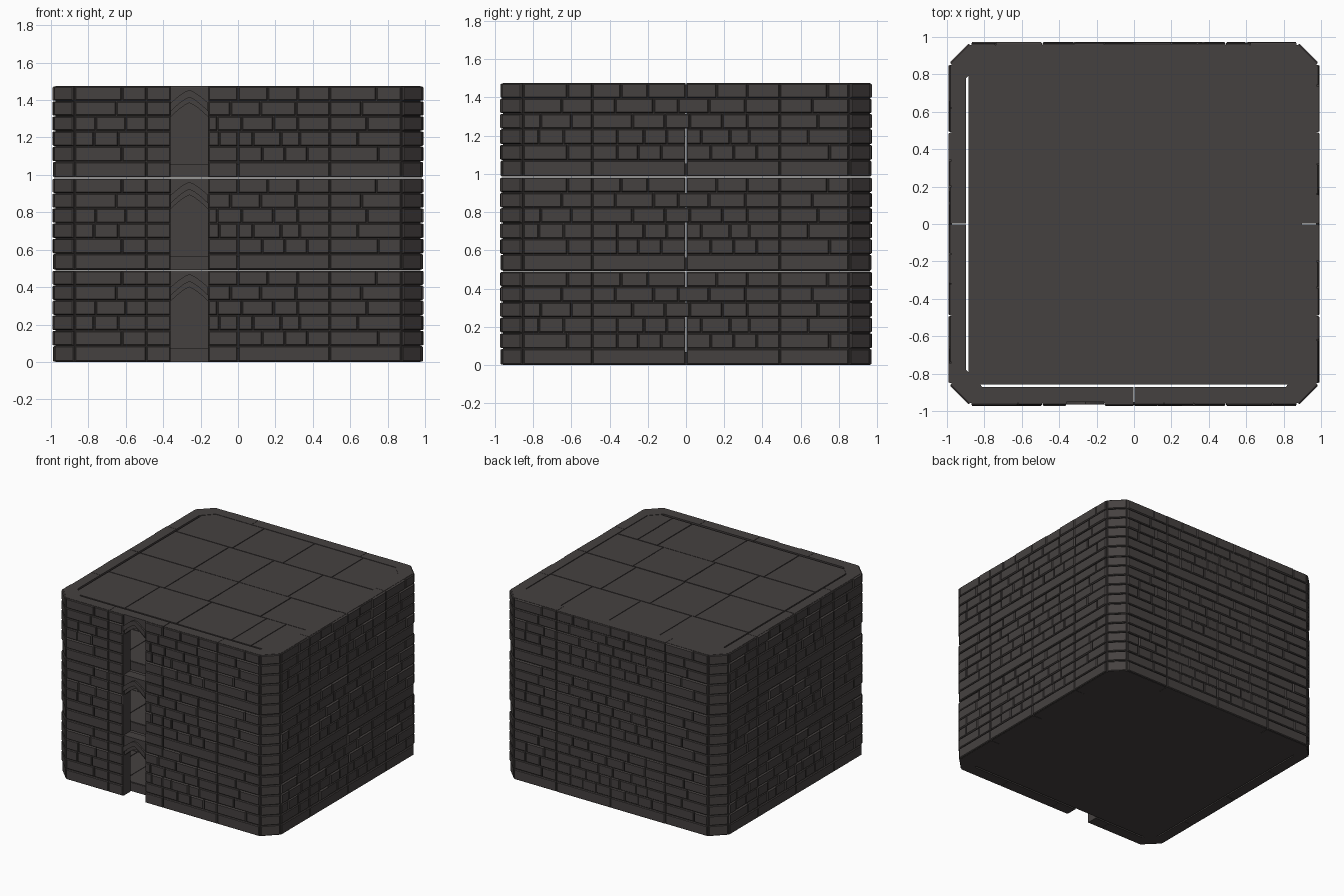
import bpy, bmesh, math, random
from mathutils import Vector

if "Cube" in bpy.data.objects:
    bpy.data.objects.remove(bpy.data.objects["Cube"])

random.seed(4)
PITCH, WALL_H = 0.4925, 0.489      # storey spacing, wall height (thin joint between storeys)
OX, OY = 0.977, 0.957              # outer core faces of the walls
IX, IY = 0.897, 0.872              # inner wall faces
CX, CY = 0.872, 0.852              # where the corner chamfers begin
SEAM = 0.49                        # joint between corner and middle wall pieces
DOOR = (-0.36, -0.16)
ROW = [0.0, 0.086, 0.168, 0.25, 0.33, 0.41, WALL_H]

# vertical joints in each course, measured along the wall
JOINTS = [
    [-SEAM, 0, SEAM],
    [-0.62, -SEAM, -0.36, -0.25, -0.13, 0, 0.13, 0.25, 0.37, SEAM, 0.75],
    [-0.77, -0.64, -SEAM, -0.36, -0.22, -0.1, 0.0, 0.08, 0.23, 0.33, SEAM, 0.64],
    [-0.76, -0.6, -SEAM, -0.28, -0.11, 0.02, 0.19, 0.32, SEAM, 0.69],
    [-0.88, -0.65, -SEAM, -0.37, -0.17, -0.04, 0.12, 0.31, SEAM, 0.66],
    [-0.62, -SEAM, -0.34, -0.2, 0.0, 0.16, 0.32, SEAM, 0.74],
]

stone = bpy.data.materials.new("dark stone")
stone.diffuse_color = (0.060, 0.053, 0.051, 1)
stone.use_nodes = True
stone.node_tree.nodes["Principled BSDF"].inputs["Base Color"].default_value = stone.diffuse_color


def loft(bm, a, b):
    """Closed solid between two matching rings of points."""
    va, vb = [bm.verts.new(p) for p in a], [bm.verts.new(p) for p in b]
    bm.faces.new(va)
    bm.faces.new(vb[::-1])
    for i in range(len(va)):
        j = (i + 1) % len(va)
        bm.faces.new((va[i], vb[i], vb[j], va[j]))


def prism(bm, plan, z0, z1):
    loft(bm, [(x, y, z0) for x, y in plan], [(x, y, z1) for x, y in plan])


def box(bm, x0, x1, y0, y1, z0, z1):
    prism(bm, [(x0, y0), (x1, y0), (x1, y1), (x0, y1)], z0, z1)


def brick(bm, origin, u, n, u0, u1, z0, z1, depth, edge=0.007, gap=0.002):
    """Raised stone with sloped edges on a wall plane (u along, n outward)."""
    def ring(e, d):
        return [origin + u * s + n * d + Vector((0, 0, z)) for s, z in
                ((u0 + e, z0 + e), (u1 - e, z0 + e), (u1 - e, z1 - e), (u0 + e, z1 - e))]
    loft(bm, ring(gap, -0.004), ring(gap, depth * 0.5))
    loft(bm, ring(gap, depth * 0.5), ring(edge, depth))


def finish(bm, name):
    bmesh.ops.recalc_face_normals(bm, faces=bm.faces)
    me = bpy.data.meshes.new(name)
    bm.to_mesh(me)
    bm.free()
    me.materials.append(stone)
    ob = bpy.data.objects.new(name, me)
    bpy.context.collection.objects.link(ob)


def wall_core(z):
    bm = bmesh.new()
    z1 = z + WALL_H
    # L-shaped corner pieces with chamfered outer and inner corners
    for sx in (-1, 1):
        for sy in (-1, 1):
            plan = [(SEAM, OY), (CX, OY), (OX, CY), (OX, SEAM), (IX, SEAM),
                    (IX, 0.78), (0.81, IY), (SEAM, IY)]
            prism(bm, [(sx * x, sy * y) for x, y in plan], z, z1)
    # middle pieces
    s = SEAM - 0.002
    box(bm, -s, s, IY, OY + 0.005, z, z1)
    for side in (-1, 1):
        for a, b in ((-s, -0.002), (0.002, s)):
            box(bm, *sorted((side * IX, side * OX)), a, b, z, z1)
    for a, b in ((-s, DOOR[0]), (DOOR[1], -0.002), (0.002, s)):
        box(bm, a, b, -OY, -IY, z, z1)
    return bm


def wall_bricks(z):
    bm = bmesh.new()
    sides = [((0, -OY), (1, 0), (0, -1), CX), ((OX, 0), (0, 1), (1, 0), CY),
             ((0, OY), (-1, 0), (0, 1), CX), ((-OX, 0), (0, -1), (-1, 0), CY)]
    for k, (o, u, n, end) in enumerate(sides):
        o, u, n = (Vector((*v, 0)) for v in (o, u, n))
        for r, joints in enumerate(JOINTS):
            cuts = [j for j in joints if abs(j) < end - 0.03]
            if k == 0:      # leave the doorway open
                cuts = [j for j in cuts if not DOOR[0] - .04 < j < DOOR[1] + .04]
                cuts += DOOR
            cuts = sorted(cuts + [-end, end])
            for a, b in zip(cuts, cuts[1:]):
                if k == 0 and a == DOOR[0]:
                    continue
                d = 0.013 if r == 0 else random.uniform(0.009, 0.016)
                brick(bm, o, u, n, a, b, z + ROW[r], z + ROW[r + 1], d)
    return bm


def corner_stones(z):
    bm = bmesh.new()
    for sx in (-1, 1):
        for sy in (-1, 1):
            p, q = Vector((sx * CX, sy * OY, 0)), Vector((sx * OX, sy * CY, 0))
            u = (q - p).normalized()
            n = Vector((sx, sy, 0)).normalized()
            for r in range(6):
                brick(bm, p, u, n, 0, (q - p).length, z + ROW[r], z + ROW[r + 1],
                      0.008 if r == 0 else 0.014)
    return bm


def door_arch(z):
    """Pointed arch: raised stone band with a plain infill above it."""
    bm = bmesh.new()
    xm, hw, n = sum(DOOR) / 2, (DOOR[1] - DOOR[0]) / 2, 8
    xs = [xm - hw + 2 * hw * i / n for i in range(n + 1)]
    rise = lambda x: 1 - (abs(x - xm) / hw) ** 1.3

    def layer(lo, hi, y0, y1):
        for a, b in zip(xs, xs[1:]):
            quad = [(a, lo(a)), (b, lo(b)), (b, hi(b)), (a, hi(a))]
            loft(bm, [(x, y0, z + h) for x, h in quad], [(x, y1, z + h) for x, h in quad])

    inner = lambda x: 0.325 + 0.075 * rise(x)
    middle = lambda x: 0.355 + 0.075 * rise(x)
    outer = lambda x: 0.40 + 0.07 * rise(x)
    layer(inner, middle, -0.945, -IY)
    layer(middle, outer, -0.966, -IY)
    layer(outer, lambda x: WALL_H, -0.952, -IY)
    return bm


def stone_floor(z0, z1):
    """Slab topped with large flagstones separated by hairline joints."""
    bm = bmesh.new()
    x0, x1, y0, y1 = -0.886, 0.897, -0.858, 0.876
    box(bm, x0, x1, y0, y1, z0, z1 - 0.006)
    ys = [y0, -0.4, 0.0, 0.46, y1]
    for j in range(4):
        xs = [x0] + [v + random.uniform(-0.06, 0.06) for v in (-0.43, 0.03, 0.49)] + [x1]
        for i in range(4):
            a, b, c, d = xs[i], xs[i + 1], ys[j], ys[j + 1]
            g, t = 0.003, z1 - random.uniform(0, 0.002)
            if random.random() < 0.2:       # some flagstones are split in two
                m = a + (b - a) * random.uniform(0.4, 0.6)
                box(bm, a + g, m - g, c + g, d - g, z0 + 0.01, t)
                a = m
            box(bm, a + g, b - g, c + g, d - g, z0 + 0.01, t)
    return bm


for i, storey in enumerate(("ground", "middle", "upper")):
    z = i * PITCH
    finish(wall_core(z), storey + "_walls")
    finish(wall_bricks(z), storey + "_wall_bricks")
    finish(corner_stones(z), storey + "_corner_stones")
    finish(door_arch(z), storey + "_door_arch")
    finish(stone_floor(z, z + 0.075), storey + "_floor")
finish(stone_floor(1.395, 1.472), "roof_floor")
